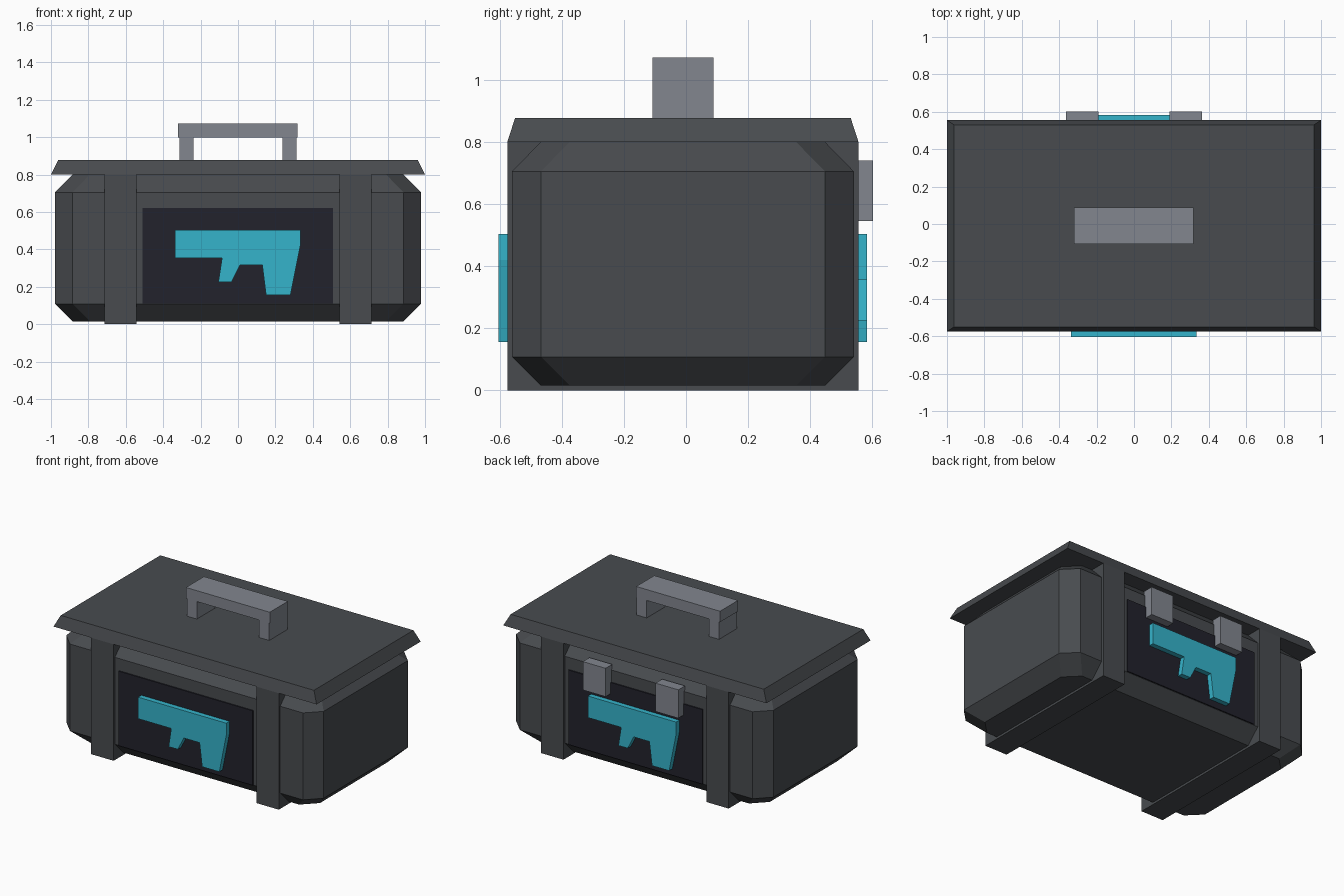
import bpy
import bmesh
from math import pi
from mathutils import Matrix

cube = bpy.data.objects.get("Cube")
if cube:
    bpy.data.objects.remove(cube, do_unlink=True)

CY = -0.01  # depth centre shared by the whole case


def material(name, rgb):
    m = bpy.data.materials.new(name)
    m.use_nodes = True
    m.diffuse_color = (*rgb, 1)
    m.node_tree.nodes["Principled BSDF"].inputs["Base Color"].default_value = (*rgb, 1)
    return m


casing = material("charcoal casing", (0.065, 0.071, 0.078))
dark = material("dark panel", (0.016, 0.016, 0.025))
metal = material("grey metal", (0.223, 0.24, 0.275))
cyan = material("cyan emblem", (0.036, 0.456, 0.597))


def loft(name, rings, mat):
    """Skin a stack of equal-length point rings and cap both ends."""
    bm = bmesh.new()
    loops = [[bm.verts.new(p) for p in ring] for ring in rings]
    n = len(loops[0])
    for a, b in zip(loops, loops[1:]):
        for i in range(n):
            j = (i + 1) % n
            bm.faces.new((a[i], a[j], b[j], b[i]))
    bm.faces.new(loops[0])
    bm.faces.new(loops[-1])
    bmesh.ops.recalc_face_normals(bm, faces=bm.faces)
    mesh = bpy.data.meshes.new(name)
    bm.to_mesh(mesh)
    bm.free()
    mesh.materials.append(mat)
    obj = bpy.data.objects.new(name, mesh)
    bpy.context.collection.objects.link(obj)
    return obj


def rect(hx, hy, z, cx=0, cy=CY):
    return [(cx + sx * hx, cy + sy * hy, z)
            for sx, sy in ((-1, -1), (1, -1), (1, 1), (-1, 1))]


def box(name, x, y, z, mat):
    hx, hy = (x[1] - x[0]) / 2, (y[1] - y[0]) / 2
    cx, cy = sum(x) / 2, sum(y) / 2
    return loft(name, [rect(hx, hy, h, cx, cy) for h in z], mat)


def octagon(hx, hy, z, c):
    pts = [(-hx + c, -hy), (hx - c, -hy), (hx, -hy + c), (hx, hy - c),
           (hx - c, hy), (-hx + c, hy), (-hx, hy - c), (-hx, -hy + c)]
    return [(x, y + CY, z) for x, y in pts]


# Body with chamfered corners and rims
C = 0.093
loft("case_body", [octagon(0.978 - inset, 0.55 - inset, z, C) for inset, z in
                   ((C, 0.015), (0, 0.108), (0, 0.705), (C, 0.8))], casing)

# Tapered lid
loft("lid", [rect(1, 0.565, 0.8), rect(0.962, 0.54, 0.877)], casing)

# Bands around the body, handle posts and rear latches
for side, s in (("right", -1), ("left", 1)):
    def span(a, b):
        return sorted((s * a, s * b))
    box(side + "_band", span(0.543, 0.713), (-0.575, 0.555), (0, 0.8), casing)
    box(side + "_handle_post", span(0.237, 0.313), (-0.108, 0.088), (0.87, 0.997), metal)
    box(side + "_latch", span(0.19, 0.363), (0.53, 0.602), (0.545, 0.74), metal)
box("handle_grip", (-0.32, 0.317), (-0.108, 0.088), (0.997, 1.072), metal)

# Panel and emblem, repeated on the back by a half turn
EMBLEM = [(-0.337, 0.503), (0.333, 0.503), (0.333, 0.42), (0.28, 0.155),
          (0.15, 0.155), (0.13, 0.315), (0.01, 0.315), (-0.035, 0.225),
          (-0.105, 0.225), (-0.085, 0.355), (-0.337, 0.355)]
for side, angle in (("front", 0), ("back", pi)):
    panel = box(side + "_panel", (-0.511, 0.509), (-0.558, -0.53), (0.11, 0.622), dark)
    emblem = loft(side + "_emblem",
                  [[(x, y, z) for x, z in EMBLEM] for y in (-0.593, -0.55)], cyan)
    turn = Matrix.Translation((0, CY, 0)) @ Matrix.Rotation(angle, 4, "Z")
    for part in (panel, emblem):
        part.data.transform(turn)
